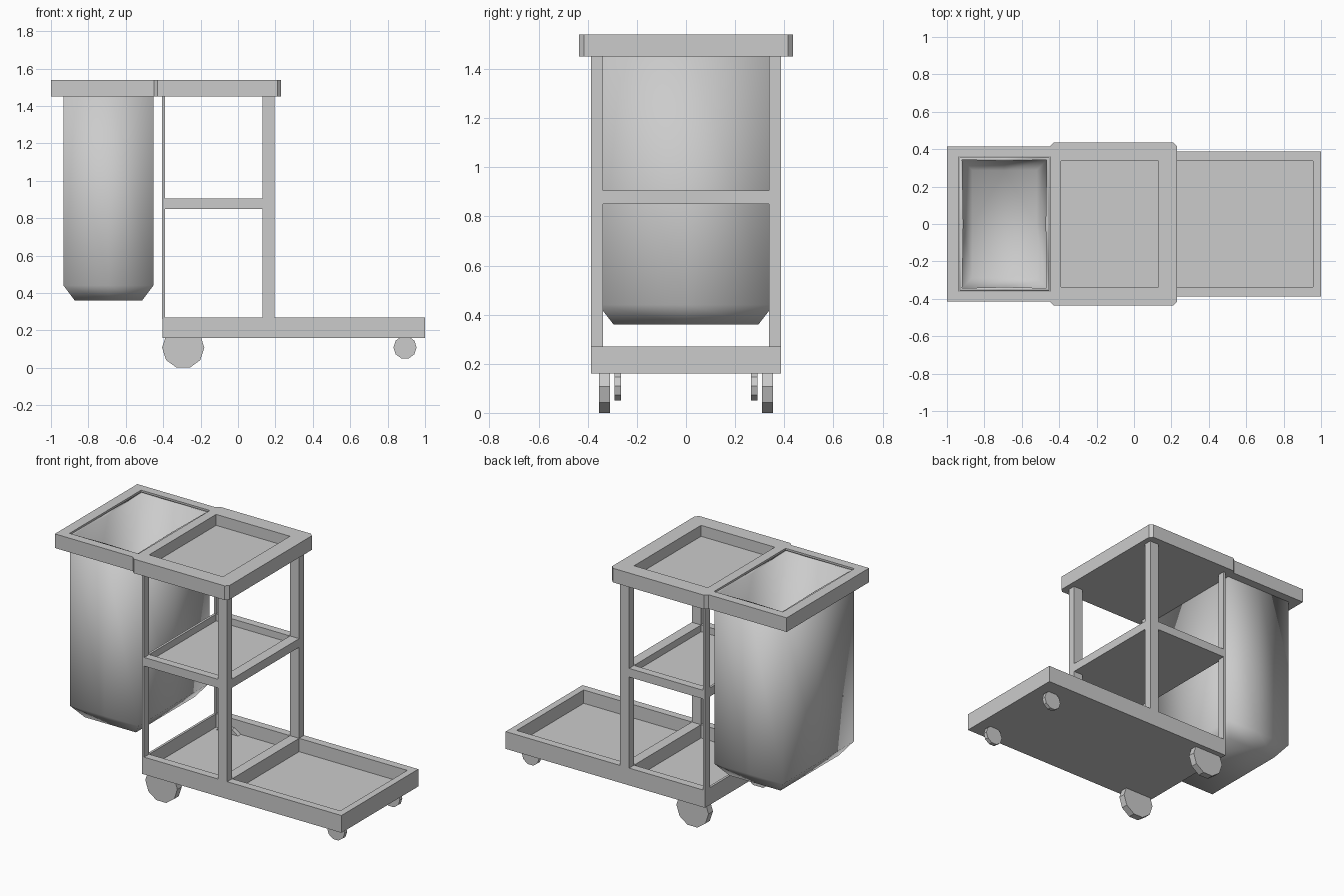
import bpy
import bmesh
import math
from mathutils import Vector

cube = bpy.data.objects.get("Cube")
if cube:
    bpy.data.objects.remove(cube, do_unlink=True)

# Single plain grey for the whole cart
GREY = (0.6, 0.6, 0.6, 1.0)
grey = bpy.data.materials.new("plain_grey")
grey.use_nodes = True
grey.diffuse_color = GREY
grey.node_tree.nodes["Principled BSDF"].inputs["Base Color"].default_value = GREY


def finish(name, bm):
    bmesh.ops.recalc_face_normals(bm, faces=bm.faces[:])
    mesh = bpy.data.meshes.new(name)
    bm.to_mesh(mesh)
    bm.free()
    mesh.materials.append(grey)
    obj = bpy.data.objects.new(name, mesh)
    bpy.context.collection.objects.link(obj)
    return obj


def make_box(x0, x1, y0, y1, z0, z1):
    bm = bmesh.new()
    bmesh.ops.create_cube(bm, size=1)
    bmesh.ops.scale(bm, vec=(x1 - x0, y1 - y0, z1 - z0), verts=bm.verts[:])
    bmesh.ops.translate(bm, vec=((x0 + x1) / 2, (y0 + y1) / 2, (z0 + z1) / 2),
                        verts=bm.verts[:])
    return bm


def tray(name, x0, x1, half_y, z0, z1, pockets, pocket_y, floor=None, chamfer=0):
    """Slab with rectangular pockets; floor=None cuts them right through."""
    bm = make_box(x0, x1, -half_y, half_y, z0, z1)
    if chamfer:
        upright = [e for e in bm.edges
                   if abs(e.verts[0].co.z - e.verts[1].co.z) > 0.01]
        bmesh.ops.bevel(bm, geom=upright, offset=chamfer, segments=1, affect='EDGES')
    cuts = [((x, 0, 0), (1, 0, 0)) for pocket in pockets for x in pocket]
    cuts += [((0, s * pocket_y, 0), (0, 1, 0)) for s in (-1, 1)]
    for co, no in cuts:
        bmesh.ops.bisect_plane(bm, geom=bm.verts[:] + bm.edges[:] + bm.faces[:],
                               plane_co=co, plane_no=no)

    def pocket_faces(z):
        found = []
        for f in bm.faces:
            c = f.calc_center_median()
            inside = any(a < c.x < b for a, b in pockets) and abs(c.y) < pocket_y
            if inside and abs(c.z - z) < 0.001:
                found.append(f)
        return found

    tops = pocket_faces(z1)
    drop = (z0 if floor is None else floor) - z1
    bmesh.ops.inset_individual(bm, faces=tops, thickness=0, depth=0)
    for f in tops:
        bmesh.ops.translate(bm, vec=(0, 0, drop), verts=f.verts[:])
    if floor is None:
        bmesh.ops.delete(bm, geom=pocket_faces(z0), context='FACES_ONLY')
        bmesh.ops.remove_doubles(bm, verts=bm.verts[:], dist=0.0005)
    return finish(name, bm)


# Base, shelf, top tray and bag frame
bay = (-0.39, 0.13)
tray("base_tray", -0.405, 1.0, 0.387, 0.16, 0.27,
     [bay, (0.195, 0.957)], 0.337, floor=0.185)
tray("middle_shelf", -0.405, 0.195, 0.387, 0.85, 0.905, [bay], 0.337, floor=0.862)
tray("top_tray", -0.45, 0.23, 0.435, 1.45, 1.54, [bay], 0.337, floor=1.47, chamfer=0.02)
tray("bag_frame", -1.0, -0.44, 0.415, 1.45, 1.54, [(-0.935, -0.45)], 0.36)

# Posts: slim by the bag, thick on the other side
for side, s in (("right", -1), ("left", 1)):
    for label, x0, x1 in (("slim_post", -0.405, -0.39), ("thick_post", 0.13, 0.195)):
        ys = sorted((s * 0.337, s * 0.387))
        finish(f"{label}_{side}", make_box(x0, x1, *ys, 0.26, 1.46))

# Ten-sided wheels
for label, x, y, z, radius, width in (("large_wheel", -0.293, 0.331, 0.108, 0.113, 0.045),
                                      ("small_wheel", 0.893, 0.278, 0.109, 0.062, 0.025)):
    for side, s in (("front", -1), ("back", 1)):
        bpy.ops.mesh.primitive_cylinder_add(
            vertices=10, radius=radius, depth=width, location=(x, s * y, z),
            rotation=(math.pi / 2, math.pi / 10, 0))
        wheel = bpy.context.object
        wheel.name = f"{label}_{side}"
        wheel.data.materials.append(grey)

# Bag: lofted rectangle rings with a tapered bottom, open on top
bag_centre = Vector((-0.6925, 0, 0))
bm = bmesh.new()
rings = []
for hx, hy, z in ((0.24, 0.357, 1.53), (0.24, 0.357, 0.44), (0.18, 0.295, 0.36)):
    outline = [(-1, -1), (0, -1), (1, -1), (1, 0), (1, 1), (0, 1), (-1, 1), (-1, 0)]
    rings.append([bm.verts.new(bag_centre + Vector((u * hx, v * hy, z)))
                  for u, v in outline])
for upper, lower in zip(rings, rings[1:]):
    for i in range(8):
        j = (i + 1) % 8
        bm.faces.new((upper[i], lower[i], lower[j], upper[j]))
bm.faces.new(rings[-1])
bag = finish("waste_bag", bm)
bag.data.shade_smooth()
shell = bag.modifiers.new("shell", 'SOLIDIFY')
shell.thickness = 0.02
shell.offset = -1
